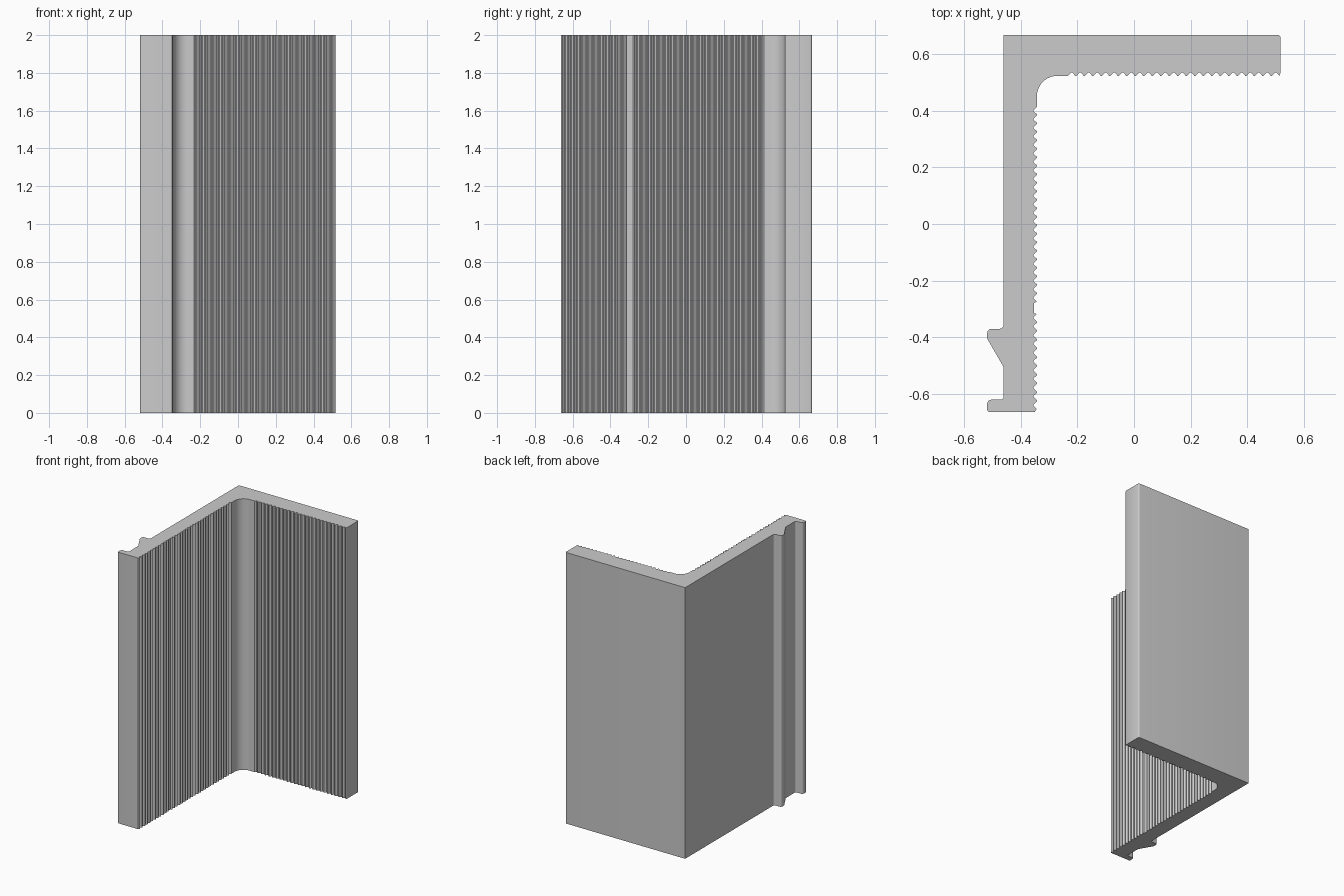
import bpy
import bmesh
import math

cube = bpy.data.objects.get("Cube")
if cube:
    bpy.data.objects.remove(cube, do_unlink=True)

HEIGHT = 2.0
PITCH = 0.03      # spacing of the grip ridges
DEPTH = 0.011     # depth of the grip ridges


def arc(cx, cy, r, start, end, steps=4):
    """Points along an arc, angles in degrees."""
    angles = [math.radians(start + (end - start) * i / steps) for i in range(steps + 1)]
    return [(cx + r * math.cos(a), cy + r * math.sin(a)) for a in angles]


def ridges(start, end):
    """(position, depth) pairs of a ridged run, from start to end."""
    count = round(abs(end - start) / PITCH)
    step = (end - start) / count
    run = []
    for i in range(count):
        for f, d in ((0.08, 0), (0.42, DEPTH), (0.58, DEPTH), (0.92, 0)):
            run.append((start + (i + f) * step, d))
    return run


# Back flange with softened corners and a ridged inner face
profile = [(-0.46, 0.667)]
profile += arc(0.507, 0.657, 0.01, 90, 0)
profile += [(0.517, 0.533)]
profile += [(x, 0.523 + d) for x, d in ridges(0.515, -0.235)]

# Smooth inside corner
profile += arc(-0.27, 0.45, 0.073, 90, 180, 12)

# Side flange, ridged on its inner face with one flat band
profile += [(-0.343 - d, y) for y, d in ridges(0.415, -0.275)]
profile += [(-0.353, -0.28), (-0.353, -0.315)]
profile += [(-0.343 - d, y) for y, d in ridges(-0.315, -0.655)]
profile += [(-0.35, -0.663)]

# Foot lip
profile += arc(-0.51, -0.655, 0.008, 270, 180)
profile += arc(-0.503, -0.635, 0.015, 180, 90)
profile += arc(-0.472, -0.608, 0.012, 270, 360)

# Barbed hook
profile += [(-0.46, -0.505)]
profile += arc(-0.508, -0.402, 0.01, 210, 180, 2)
profile += arc(-0.503, -0.385, 0.015, 180, 90)
profile += arc(-0.475, -0.355, 0.015, 270, 360)

# Extrude the cross-section upward
bm = bmesh.new()
face = bm.faces.new([bm.verts.new((x, y, 0)) for x, y in profile])
result = bmesh.ops.extrude_face_region(bm, geom=[face], use_keep_orig=True)
top = [v for v in result["geom"] if isinstance(v, bmesh.types.BMVert)]
bmesh.ops.translate(bm, verts=top, vec=(0, 0, HEIGHT))
bmesh.ops.recalc_face_normals(bm, faces=bm.faces)
mesh = bpy.data.meshes.new("angle_trim")
bm.to_mesh(mesh)
bm.free()
trim = bpy.data.objects.new("angle_trim", mesh)
bpy.context.collection.objects.link(trim)

# Plain grey finish
grey = bpy.data.materials.new("plain_grey")
grey.use_nodes = True
colour = (0.6, 0.6, 0.6, 1)
grey.diffuse_color = colour
grey.node_tree.nodes["Principled BSDF"].inputs["Base Color"].default_value = colour
mesh.materials.append(grey)

bpy.context.view_layer.objects.active = trim
trim.select_set(True)
bpy.ops.object.shade_smooth_by_angle(angle=math.radians(28))
